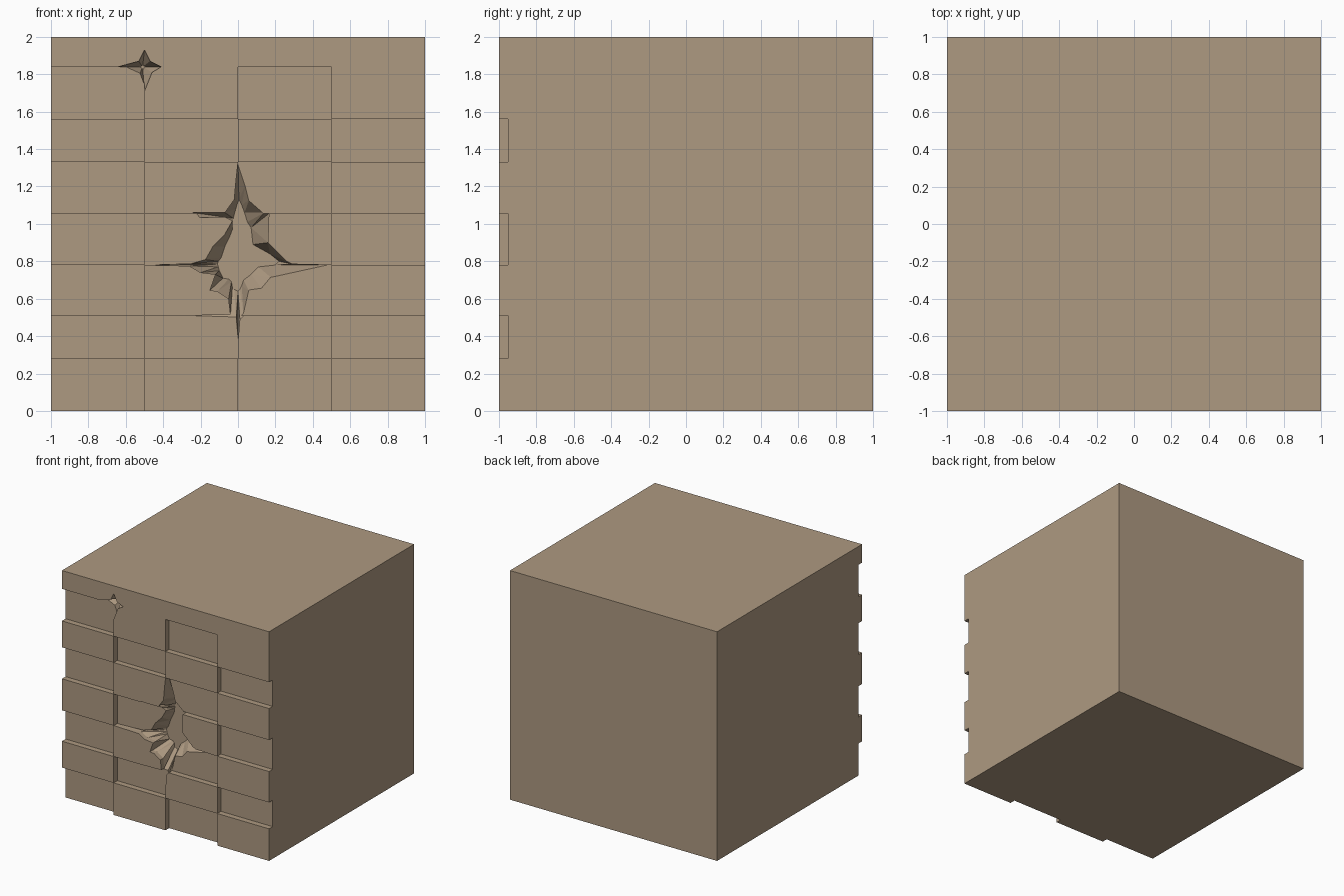
import bpy, bmesh

if "Cube" in bpy.data.objects:
    bpy.data.objects.remove(bpy.data.objects["Cube"])

COLS = [-1, -0.5, 0, 0.5, 1]
ROWS = [0, 0.28, 0.51, 0.78, 1.055, 1.33, 1.56, 1.84]
RECESS_Y = -0.95


def make_object(name, bm, helper=False):
    bmesh.ops.recalc_face_normals(bm, faces=bm.faces)
    mesh = bpy.data.meshes.new(name)
    bm.to_mesh(mesh)
    bm.free()
    ob = bpy.data.objects.new(name, mesh)
    bpy.context.collection.objects.link(ob)
    ob.hide_render = helper
    return ob


def add_box(bm, lo, hi):
    verts = bmesh.ops.create_cube(bm, size=1)["verts"]
    for v in verts:
        v.co = [lo[i] if v.co[i] < 0 else hi[i] for i in range(3)]


def crater(name, rim, floor, rim_y, floor_y):
    """Jagged hole: straight lip outside the wall, then sloping to a flat floor."""
    bm = bmesh.new()
    rings = [[bm.verts.new((x, y, z)) for x, z in pts]
             for pts, y in ((rim, -1.05), (rim, rim_y), (floor, floor_y))]
    n = len(rim)
    for a, b in zip(rings, rings[1:]):
        for i in range(n):
            j = (i + 1) % n
            bm.faces.new((a[i], a[j], b[j], b[i]))
    bm.faces.new(rings[0])
    bm.faces.new(rings[-1])
    bmesh.ops.triangulate(bm, faces=bm.faces)
    return make_object(name, bm, True)


# Solid block
bm = bmesh.new()
add_box(bm, (-1, -1, 0), (1, 1, 2))
wall = make_object("stone_block_wall", bm)

# Checkerboard of shallow recesses on the front
bm = bmesh.new()
for r in range(len(ROWS) - 1):
    for c in range(4):
        if (r + c) % 2 == 0:
            x0 = COLS[c] - (0.1 if c == 0 else 0)
            x1 = COLS[c + 1] + (0.1 if c == 3 else 0)
            z0 = ROWS[r] - (0.1 if r == 0 else 0)
            add_box(bm, (x0, -1.1, z0), (x1, RECESS_Y, ROWS[r + 1]))
recesses = make_object("recess_cutter", bm, True)

# Large broken hole, clockwise from its top tip
rim = [(0, 1.33), (.04, 1.21), (.06, 1.13), (.14, 1.06), (.165, 1.055), (.16, .9),
       (.26, .8), (.29, .785), (.5, .78), (.18, .71), (.13, .65), (.06, .64),
       (.03, .51), (.01, .49), (0, .37), (-.01, .49), (-.49, .505), (-.04, .515),
       (-.05, .6), (-.11, .64), (-.15, .645), (-.12, .73), (-.2, .74), (-.26, .775),
       (-.49, .78), (-.26, .787), (-.18, .81), (-.14, .88), (-.07, .95), (-.03, 1.02),
       (-.07, 1.04), (-.22, 1.035), (-.24, 1.06), (-.07, 1.06), (-.02, 1.13), (-.01, 1.24)]
floor = [(.005, 1.13), (.02, 1.1), (.035, 1.06), (.05, 1.01), (.07, .98), (.08, .89),
         (.17, .84), (.22, .8), (.2, .78), (.11, .77), (.07, .73), (.03, .7),
         (.02, .67), (.01, .65), (0, .64), (-.01, .645), (-.02, .65), (-.03, .66),
         (-.035, .69), (-.05, .705), (-.08, .71), (-.09, .73), (-.1, .75), (-.105, .77),
         (-.11, .785), (-.105, .80), (-.09, .82), (-.07, .88), (-.045, .93), (-.03, .97),
         (-.03, .99), (-.028, 1.01), (-.025, 1.03), (-.02, 1.05), (-.012, 1.08), (-.003, 1.11)]
hole = crater("large_hole_cutter", rim, floor, -0.96, -0.83)

# Small star-shaped chip near the top
star = [(-.5, 1.93), (-.47, 1.87), (-.41, 1.84), (-.46, 1.81),
        (-.5, 1.71), (-.53, 1.79), (-.64, 1.84), (-.53, 1.87)]
tip = [(-.51 + (x + .51) * .15, 1.84 + (z - 1.84) * .15) for x, z in star]
chip = crater("small_chip_cutter", star, tip, -0.99, -0.88)

# Carve the block
for cutter in (recesses, hole, chip):
    mod = wall.modifiers.new(cutter.name, "BOOLEAN")
    mod.operation = "DIFFERENCE"
    mod.solver = "EXACT"
    mod.object = cutter
    mod.use_self = cutter is recesses
bpy.context.view_layer.objects.active = wall
wall.select_set(True)
for mod in list(wall.modifiers):
    bpy.ops.object.modifier_apply(modifier=mod.name)
for cutter in (recesses, hole, chip):
    bpy.data.objects.remove(cutter)

# Sandstone colour
mat = bpy.data.materials.new("sandstone")
mat.diffuse_color = (0.42, 0.32, 0.22, 1)
mat.use_nodes = True
mat.node_tree.nodes["Principled BSDF"].inputs["Base Color"].default_value = mat.diffuse_color
wall.data.materials.clear()
wall.data.materials.append(mat)
